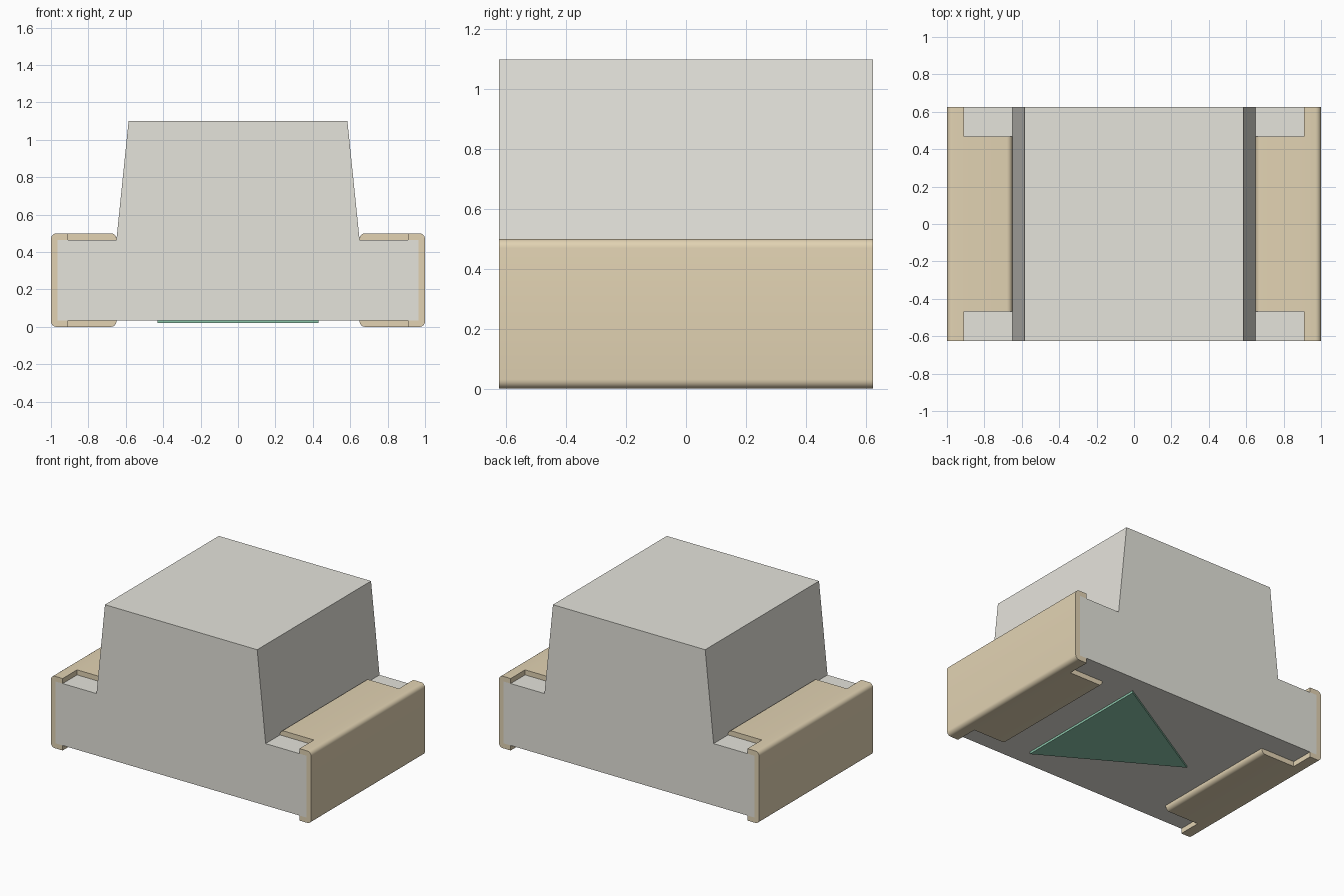
import bpy, bmesh, math

if "Cube" in bpy.data.objects:
    bpy.data.objects.remove(bpy.data.objects["Cube"])

W = 0.625          # half depth in y
H, T, R = 0.5, 0.035, 0.03   # terminal height, sheet thickness, bend radius


def material(name, rgb):
    m = bpy.data.materials.new(name)
    m.diffuse_color = (*rgb, 1)
    m.use_nodes = True
    m.node_tree.nodes["Principled BSDF"].inputs["Base Color"].default_value = m.diffuse_color
    return m


def prism(name, pts, vec, mat=None):
    """Extrude a closed planar outline along vec."""
    bm = bmesh.new()
    face = bm.faces.new([bm.verts.new(p) for p in pts])
    ext = bmesh.ops.extrude_face_region(bm, geom=[face])
    bmesh.ops.translate(bm, vec=vec, verts=[v for v in ext["geom"] if isinstance(v, bmesh.types.BMVert)])
    bmesh.ops.recalc_face_normals(bm, faces=bm.faces)
    me = bpy.data.meshes.new(name)
    bm.to_mesh(me)
    bm.free()
    ob = bpy.data.objects.new(name, me)
    bpy.context.collection.objects.link(ob)
    if mat:
        me.materials.append(mat)
    return ob


def arc(cx, cz, start, end, n=6):
    return [(cx + R * math.cos(math.radians(start + (end - start) * i / n)),
             cz + R * math.sin(math.radians(start + (end - start) * i / n))) for i in range(n + 1)]


ceramic = material("ceramic", (0.78, 0.77, 0.71))
gold = material("gold", (0.76, 0.65, 0.45))
green = material("green", (0.27, 0.58, 0.42))

# Body: base slab with tapered lens block, one profile through the depth
half = [(0.965, T), (0.965, H - T), (0.65, H - T), (0.585, 1.10)]
outline = half + [(-x, z) for x, z in reversed(half)]
prism("body", [(x, -W, z) for x, z in outline], (0, 2 * W, 0), ceramic)

# Terminal: C-shaped sheet with rounded outer bends and rounded lips
c = (arc(0.65 + R, R, 180, 270) + arc(1 - R, R, 270, 360)
     + arc(1 - R, H - R, 0, 90) + arc(0.65 + R, H - R, 90, 180)
     + [(0.65, H - T), (0.965, H - T), (0.965, T), (0.65, T)])
right = prism("right_terminal", [(x, -W, z) for x, z in c], (0, 2 * W, 0), gold)

# Corner notches in the terminal's top and bottom flanges
for s in (-1, 1):
    cut = prism("notch_cutter", [(x, s * 0.467, z) for x, z in
                ((0.5, -0.1), (0.91, -0.1), (0.91, 0.6), (0.5, 0.6))], (0, s * 0.3, 0))
    cut.hide_render = True
    mod = right.modifiers.new("notch", "BOOLEAN")
    mod.operation, mod.solver, mod.object = "DIFFERENCE", "EXACT", cut
    bpy.context.view_layer.objects.active = right
    bpy.ops.object.modifier_apply(modifier=mod.name)
    bpy.data.objects.remove(cut)

bpy.ops.object.select_all(action="DESELECT")
right.select_set(True)
bpy.context.view_layer.objects.active = right
bpy.ops.object.shade_smooth_by_angle(angle=math.radians(30))

# Opposite terminal is the same part turned around
left = right.copy()
left.name = "left_terminal"
left.rotation_euler.z = math.pi
bpy.context.collection.objects.link(left)

# Polarity triangle printed on the underside
prism("polarity_mark", [(0.43, -0.5, 0.02), (0.43, 0.5, 0.02), (-0.43, 0, 0.02)],
      (0, 0, T - 0.02), green)
